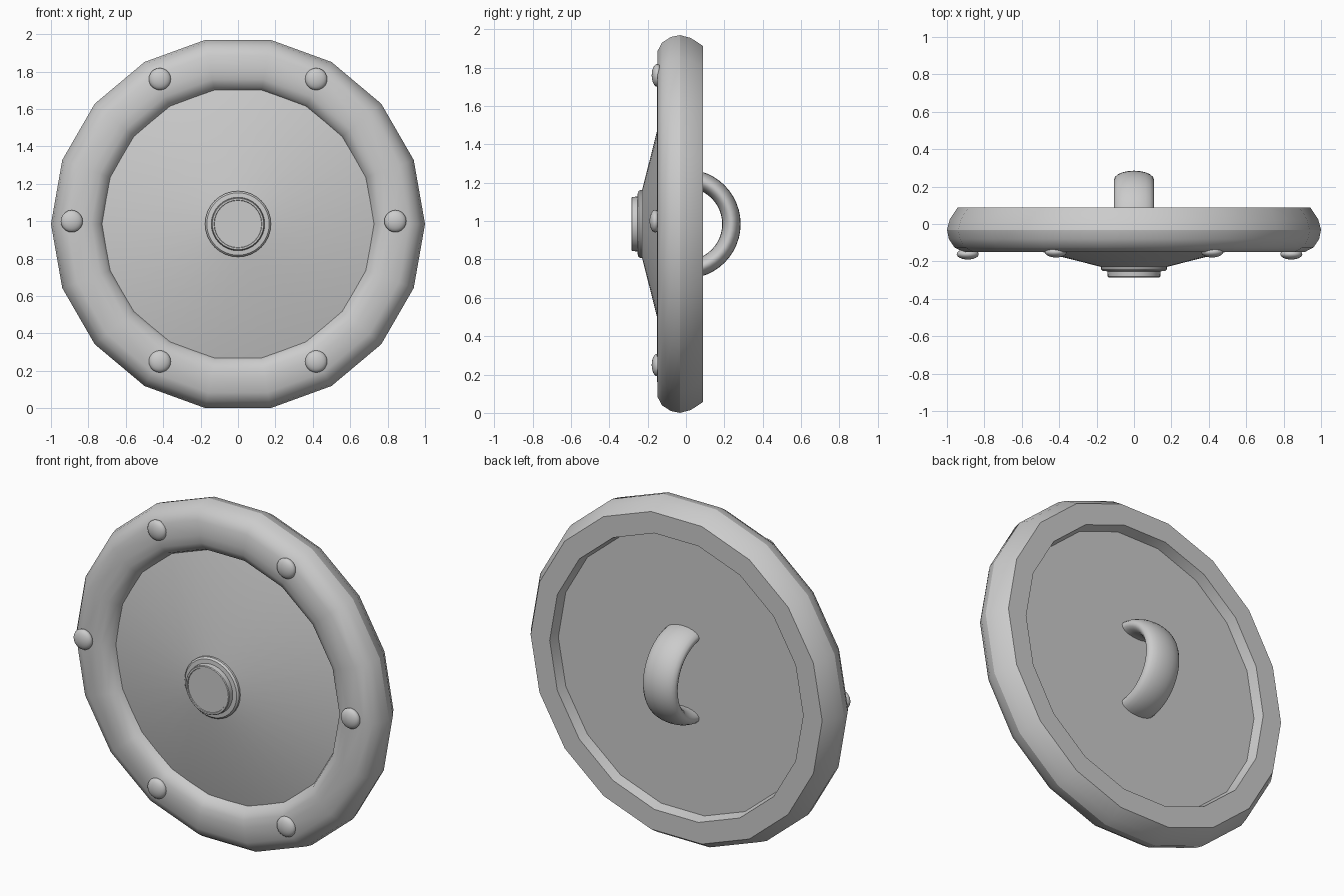
import bpy, bmesh, math

if "Cube" in bpy.data.objects:
    bpy.data.objects.remove(bpy.data.objects["Cube"])

CZ = 0.985  # height of the shield centre


def finish(bm, name):
    bmesh.ops.remove_doubles(bm, verts=bm.verts, dist=1e-5)
    bmesh.ops.recalc_face_normals(bm, faces=bm.faces)
    for f in bm.faces:
        f.smooth = True
    for e in bm.edges:
        if len(e.link_faces) == 2 and e.calc_face_angle() > math.radians(40):
            e.smooth = False
    me = bpy.data.meshes.new(name)
    bm.to_mesh(me)
    bm.free()
    ob = bpy.data.objects.new(name, me)
    bpy.context.collection.objects.link(ob)
    return ob


def lathe(name, profile, n, closed=False, crease=None):
    """Spin (radius, y) points around the shield's y axis."""
    bm = bmesh.new()
    rings = []
    for r, y in profile:
        if r == 0:
            rings.append([bm.verts.new((0, y, CZ))] * n)
        else:
            rings.append([bm.verts.new((r * math.cos(math.tau * i / n), y,
                                        CZ + r * math.sin(math.tau * i / n))) for i in range(n)])
    pairs = list(zip(rings, rings[1:])) + ([(rings[-1], rings[0])] if closed else [])
    for a, b in pairs:
        for i in range(n):
            j = (i + 1) % n
            bm.faces.new(list(dict.fromkeys((a[i], a[j], b[j], b[i]))))
    ob = finish(bm, name)
    if crease is not None:
        for e in ob.data.edges:
            if all(abs(ob.data.vertices[v].co.y - crease) < 1e-4 for v in e.vertices):
                e.use_edge_sharp = True
    return ob


# Heavy rim, 18 sides, rounded front and flat back
lathe("rim", [(0.725, -0.085), (0.742, -0.122), (0.785, -0.146), (0.83, -0.15),
              (0.915, -0.149), (0.96, -0.125), (0.99, -0.08), (1.0, -0.031),
              (0.985, 0.025), (0.943, 0.0885), (0.82, 0.0885), (0.805, 0.03),
              (0.76, 0.0)], 18, closed=True, crease=-0.031)

# Conical front face and flat back board
lathe("front_cone", [(0, -0.235), (0.165, -0.232), (0.75, -0.084)], 36)
lathe("back_board", [(0, 0.03), (0.81, 0.03)], 18)

# Stepped centre boss
lathe("boss", [(0.176, -0.215), (0.176, -0.241), (0.167, -0.251), (0.143, -0.253),
               (0.141, -0.281), (0.137, -0.285), (0.128, -0.285), (0.126, -0.28),
               (0, -0.28)], 32)

# Grip: half ring with a wide oval section
bm = bmesh.new()
N, M = 24, 20
rows = []
for i in range(N + 1):
    a = math.pi * (i / N - 0.5)
    row = []
    for k in range(M):
        b = math.tau * k / M
        r = 0.237 + 0.048 * math.cos(b)
        row.append(bm.verts.new((0.107 * math.sin(b), r * math.cos(a), CZ + r * math.sin(a))))
    rows.append(row)
for p, q in zip(rows, rows[1:]):
    for k in range(M):
        bm.faces.new((p[k], p[(k + 1) % M], q[(k + 1) % M], q[k]))
finish(bm, "grip")

# Six flattened rivets; the two side ones stand a little prouder
spots = [(sx * 0.418, -0.15, 1.005 + sz * 0.755) for sx in (-1, 1) for sz in (-1, 1)]
spots += [(-0.889, -0.161, 1.0), (0.841, -0.161, 1.0)]
for i, (x, y, z) in enumerate(spots):
    bm = bmesh.new()
    bmesh.ops.create_uvsphere(bm, u_segments=20, v_segments=12, radius=0.059)
    for v in bm.verts:
        c = v.co.copy()
        v.co = (x + c.x, y + c.z * 0.49, z + c.y)
    finish(bm, f"rivet_{i + 1}")
